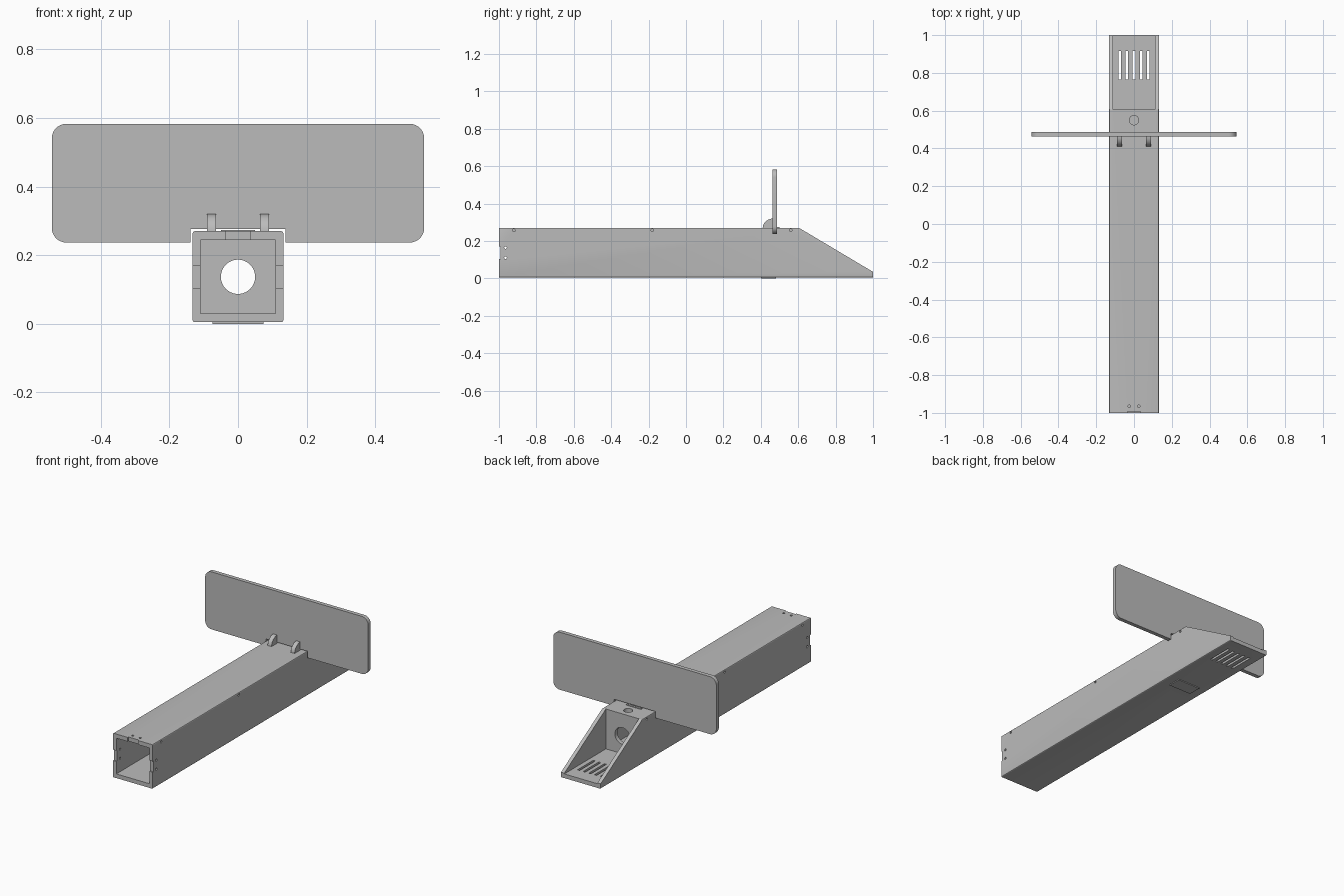
import bpy, bmesh, math
from mathutils import Matrix, Vector

old = bpy.data.objects.get("Cube")
if old:
    bpy.data.objects.remove(old, do_unlink=True)

GREY = (0.5, 0.5, 0.5, 1.0)
grey = bpy.data.materials.new("plain grey")
grey.use_nodes = True
grey.diffuse_color = GREY
grey.node_tree.nodes["Principled BSDF"].inputs["Base Color"].default_value = GREY


def add_object(name, bm):
    bmesh.ops.recalc_face_normals(bm, faces=bm.faces)
    mesh = bpy.data.meshes.new(name)
    bm.to_mesh(mesh)
    bm.free()
    mesh.materials.append(grey)
    obj = bpy.data.objects.new(name, mesh)
    bpy.context.collection.objects.link(obj)
    return obj


def box(name, x0, x1, y0, y1, z0, z1):
    bm = bmesh.new()
    size = Matrix.Diagonal((x1 - x0, y1 - y0, z1 - z0, 1))
    centre = Vector((x0 + x1, y0 + y1, z0 + z1)) / 2
    bmesh.ops.create_cube(bm, size=1, matrix=Matrix.Translation(centre) @ size)
    return add_object(name, bm)


def prism(name, points, depth, round_edges=0):
    """Extrude a closed outline of 3D points along the depth vector."""
    bm = bmesh.new()
    face = bm.faces.new([bm.verts.new(p) for p in points])
    moved = bmesh.ops.extrude_face_region(bm, geom=[face], use_keep_orig=True)["geom"]
    bmesh.ops.translate(bm, vec=depth, verts=[v for v in moved if isinstance(v, bmesh.types.BMVert)])
    if round_edges:
        # soften the edges that run lengthwise
        long_edges = [e for e in bm.edges
                      if abs(e.verts[0].co.x - e.verts[1].co.x) < 1e-5
                      and abs(e.verts[0].co.z - e.verts[1].co.z) < 1e-5]
        bmesh.ops.bevel(bm, geom=long_edges, offset=round_edges, segments=3,
                        affect='EDGES', profile=0.5)
    return add_object(name, bm)


def cylinder(name, centre, radius, length, axis, sides=24):
    bm = bmesh.new()
    turn = Vector((0, 0, 1)).rotation_difference(Vector(axis)).to_matrix().to_4x4()
    bmesh.ops.create_cone(bm, cap_ends=True, segments=sides, radius1=radius, radius2=radius,
                          depth=length, matrix=Matrix.Translation(centre) @ turn)
    return add_object(name, bm)


def cut(target, cutters):
    bpy.context.view_layer.objects.active = target
    for cutter in cutters:
        cutter.hide_render = True
        mod = target.modifiers.new("cut", 'BOOLEAN')
        mod.operation, mod.solver, mod.object = 'DIFFERENCE', 'EXACT', cutter
        bpy.ops.object.modifier_apply(modifier=mod.name)
        bpy.data.objects.remove(cutter, do_unlink=True)


def smooth(obj):
    bpy.ops.object.select_all(action='DESELECT')
    obj.select_set(True)
    bpy.context.view_layer.objects.active = obj
    bpy.ops.object.shade_smooth_by_angle(angle=math.radians(30))


# Square tube with a sloping rear mouth
W, IN, BASE, TOP = 0.132, 0.11, 0.005, 0.27
side = [(-1, BASE), (1, BASE), (1, 0.035), (0.605, TOP), (-1, TOP)]
tube = prism("tube_housing", [(-W, y, z) for y, z in side], (2 * W, 0, 0), 0.005)

# Front and rear cavities leave a bulkhead between them
cutters = [box("front_cavity", -IN, IN, -1.1, 0.58, 0.03, 0.245),
           box("rear_cavity", -IN, IN, 0.605, 1.1, 0.03, 0.4),
           cylinder("bulkhead_hole", (0, 0.6, 0.137), 0.05, 0.2, (0, 1, 0), 48),
           cylinder("top_hole", (0, 0.55, TOP), 0.025, 0.1, (0, 0, 1), 32)]

# Vent slots in the rear floor
for i in range(-2, 3):
    x = i * 0.0375
    cutters.append(box("vent_slot", x - 0.007, x + 0.007, 0.765, 0.915, -0.1, 0.1))

# Shallow notches and screw holes around the front rim
cutters.append(box("top_notch", -0.035, 0.035, -1.1, -0.993, 0.24, 0.3))
for s in (-1, 1):
    cutters.append(box("side_notch", s * 0.135 - 0.03, s * 0.135 + 0.03, -1.1, -0.993, 0.105, 0.17))
    cutters.append(cylinder("top_screw_hole", (s * 0.025, -0.965, TOP), 0.007, 0.08, (0, 0, 1), 12))
    for z in (0.11, 0.165):
        cutters.append(cylinder("side_screw_hole", (s * W, -0.965, z), 0.007, 0.08, (1, 0, 0), 12))
    for y in (-0.92, -0.18, 0.56):
        cutters.append(cylinder("edge_screw_hole", (s * W, y, 0.257), 0.007, 0.03, (1, 0, 0), 12))
cut(tube, cutters)
smooth(tube)

# Upright panel with rounded corners, notched over the tube
X, Z0, Z1, R = 0.543, 0.237, 0.583, 0.042
outline = []
for cx, cz, start in ((X - R, Z0 + R, -90), (X - R, Z1 - R, 0),
                      (R - X, Z1 - R, 90), (R - X, Z0 + R, 180)):
    for k in range(9):
        a = math.radians(start + k * 90 / 8)
        outline.append((cx + R * math.cos(a), 0.463, cz + R * math.sin(a)))
panel = prism("upright_panel", outline, (0, 0.024, 0))
cut(panel, [box("panel_notch", -0.138, 0.138, 0.4, 0.55, 0.2, 0.276)])
smooth(panel)

# Quarter-round brackets in front of the panel
arc = [(0.465 - 0.055 * math.cos(math.radians(a)), 0.268 + 0.052 * math.sin(math.radians(a)))
       for a in range(0, 91, 10)]
for name, x in (("left_bracket", 0.077), ("right_bracket", -0.077)):
    bracket = prism(name, [(x - 0.013, y, z) for y, z in [(0.465, 0.268)] + arc], (0.026, 0, 0))
    smooth(bracket)

# Low stop behind the panel and thin pad under the tube
box("panel_stop", -0.05, 0.05, 0.487, 0.5, 0.268, 0.274)
box("bottom_pad", -0.075, 0.075, 0.4, 0.48, 0.0, 0.006)
